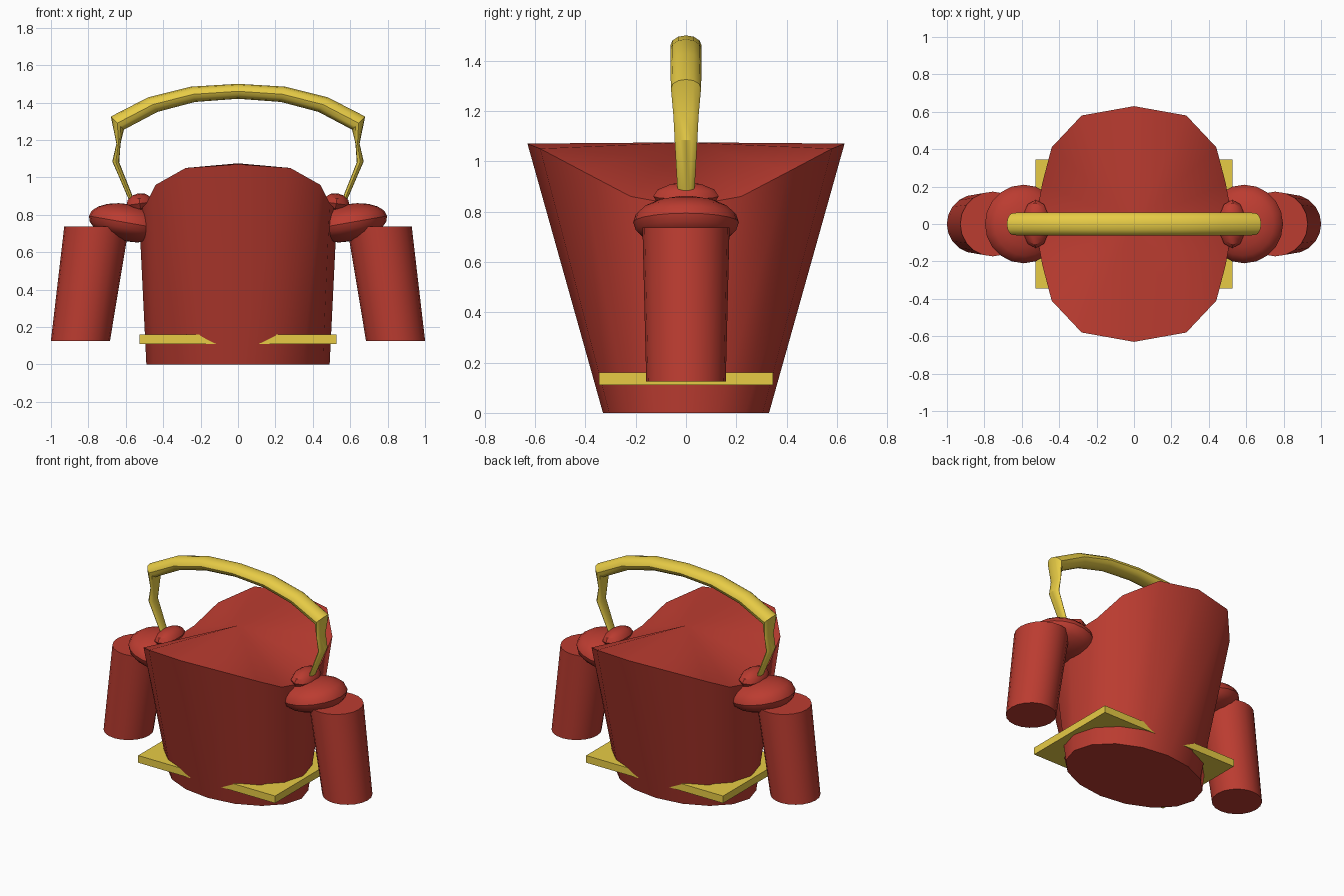
import bpy, bmesh, math
from mathutils import Vector, Matrix

if "Cube" in bpy.data.objects:
    bpy.data.objects.remove(bpy.data.objects["Cube"])


def material(name, color):
    m = bpy.data.materials.new(name)
    m.diffuse_color = (*color, 1)
    m.use_nodes = True
    m.node_tree.nodes["Principled BSDF"].inputs["Base Color"].default_value = m.diffuse_color
    return m


RED = material("red", (0.50, 0.045, 0.03))
YELLOW = material("yellow", (0.80, 0.60, 0.06))


def finish(name, bm, mat, angle=35):
    bmesh.ops.recalc_face_normals(bm, faces=bm.faces[:])
    me = bpy.data.meshes.new(name)
    bm.to_mesh(me)
    bm.free()
    me.materials.append(mat)
    me.shade_smooth()
    me.set_sharp_from_angle(angle=math.radians(angle))
    ob = bpy.data.objects.new(name, me)
    bpy.context.collection.objects.link(ob)
    return ob


def loft(name, rings, mat, apex=None):
    """Bridge rings of points; cap both ends (last one as a fan if apex is given)."""
    bm = bmesh.new()
    rows = [[bm.verts.new(p) for p in ring] for ring in rings]
    n = len(rows[0])
    for a, b in zip(rows, rows[1:]):
        for i in range(n):
            j = (i + 1) % n
            bm.faces.new((a[i], a[j], b[j], b[i]))
    bm.faces.new(rows[0])
    if apex:
        tip = bm.verts.new(apex)
        for i in range(n):
            bm.faces.new((rows[-1][i], rows[-1][(i + 1) % n], tip))
    else:
        bm.faces.new(rows[-1])
    return finish(name, bm, mat)


def ellipsoid(name, center, radii, tilt, mat, u=20, v=10):
    bm = bmesh.new()
    mtx = (Matrix.Translation(center) @ Matrix.Rotation(tilt, 4, 'Y')
           @ Matrix.Diagonal((*radii, 1)))
    bmesh.ops.create_uvsphere(bm, u_segments=u, v_segments=v, radius=1, matrix=mtx)
    return finish(name, bm, mat)


# Body: oval base flaring front and back into a saddle-shaped, pointed rim
quarter = [(0.53, 0, 0.82), (0.49, 0.22, 0.86), (0.44, 0.41, 0.96),
           (0.28, 0.58, 1.05), (0, 0.63, 1.07)]
half = quarter + [(-x, y, z) for x, y, z in quarter[-2::-1]]
rim = half + [(x, -y, z) for x, y, z in half[-2:0:-1]]
base = [(0.49 * math.cos(i * math.pi / 8), 0.33 * math.sin(i * math.pi / 8), 0)
        for i in range(16)]
loft("body", [base, rim], RED, apex=(0, 0, 1.075))

# Belt: rectangular slab whose corners stick out of the body
bm = bmesh.new()
bmesh.ops.create_cube(bm, size=1, matrix=Matrix.Translation((0, 0, 0.135))
                      @ Matrix.Diagonal((1.055, 0.69, 0.05, 1)))
finish("belt", bm, YELLOW)

for side, s in (("left", -1), ("right", 1)):
    # Shoulder pad and the small collar at the handle's foot
    ellipsoid(side + "_shoulder", (s * 0.59, 0, 0.757), (0.21, 0.21, 0.10),
              -s * math.radians(10), RED)
    ellipsoid(side + "_collar", (s * 0.525, 0, 0.86), (0.075, 0.13, 0.055),
              s * math.radians(8), RED, 10, 6)
    # Arm: slanted cylinder with level ends
    rings = []
    for cx, z, r in ((0.8425, 0.125, 0.158), (0.756, 0.737, 0.173)):
        rings.append([(s * (cx + r * math.cos(a)), r * math.sin(a), z)
                      for a in (k * math.tau / 20 for k in range(20))])
    loft(side + "_arm", rings, RED)

# Handle: sections given by outer point, inner point (x, z) and half depth
sections = [((0, 1.50), (0, 1.42), 0.062), ((0.25, 1.485), (0.23, 1.403), 0.062),
            ((0.48, 1.428), (0.43, 1.35), 0.062), ((0.68, 1.325), (0.61, 1.255), 0.06),
            ((0.65, 1.18), (0.628, 1.18), 0.05), ((0.672, 1.085), (0.635, 1.08), 0.045),
            ((0.575, 0.86), (0.54, 0.84), 0.032)]
mirrored = [((-o[0], o[1]), (-i[0], i[1]), d) for o, i, d in sections[:0:-1]]
rings = []
for o, i, depth in mirrored + sections:
    po, pi = Vector((o[0], 0, o[1])), Vector((i[0], 0, i[1]))
    mid, arm = (po + pi) / 2, (po - pi) / 2
    rings.append([mid + arm * math.cos(a) + Vector((0, depth * math.sin(a), 0))
                  for a in (k * math.tau / 12 for k in range(12))])
loft("handle", rings, YELLOW)
